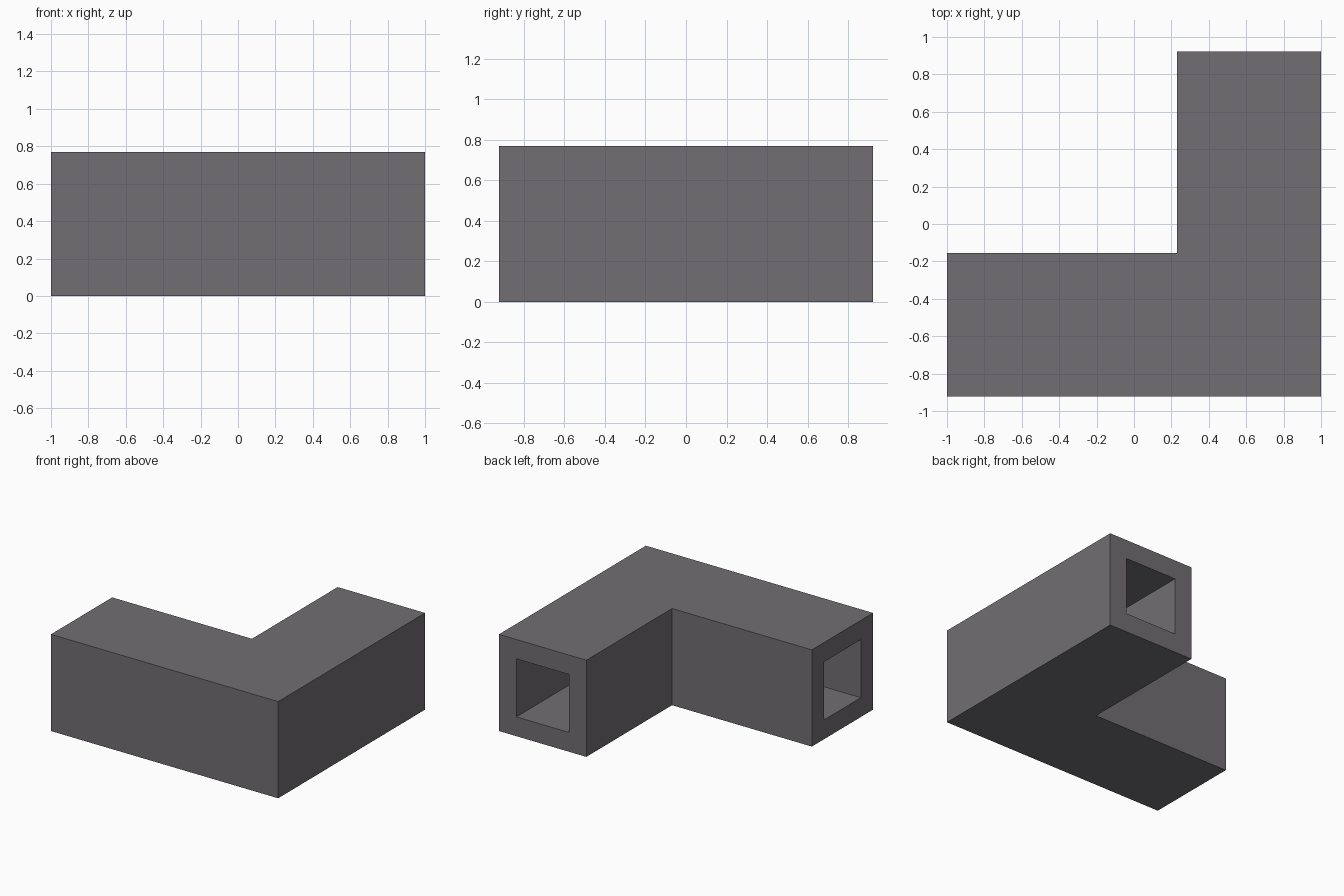
import bpy
import bmesh

cube = bpy.data.objects.get("Cube")
if cube:
    bpy.data.objects.remove(cube, do_unlink=True)

# Main sizes, on a module of 1/13
U = 1 / 13
HALF_X, HALF_Y = 13 * U, 12 * U
OUTER, INNER = 5 * U, 3 * U          # half widths of duct and bore
CX, CY = HALF_X - OUTER, -HALF_Y + OUTER   # centre lines of the two arms

# Grey material
grey = bpy.data.materials.new("dark grey")
grey.use_nodes = True
colour = (0.165, 0.157, 0.168, 1)
grey.diffuse_color = colour
grey.node_tree.nodes["Principled BSDF"].inputs["Base Color"].default_value = colour


def square_loops(bm, half):
    """Square sections at the side end, the mitred corner and the back end."""
    corners = [(-half, -half), (half, -half), (half, half), (-half, half)]
    stations = [
        lambda t: (-HALF_X, CY + t),
        lambda t: (CX - t, CY + t),
        lambda t: (CX - t, HALF_Y),
    ]
    return [[bm.verts.new((*place(t), OUTER + z)) for t, z in corners]
            for place in stations]


def bridge(bm, a, b):
    """Join two square loops with four quads."""
    for i in range(4):
        j = (i + 1) % 4
        bm.faces.new((a[i], a[j], b[j], b[i]))


# L-shaped square duct: outer skin, bore and the two end rims
bm = bmesh.new()
skin = square_loops(bm, OUTER)
bore = square_loops(bm, INNER)
for loops in (skin, bore):
    for a, b in zip(loops, loops[1:]):
        bridge(bm, a, b)
for end in (0, -1):
    bridge(bm, skin[end], bore[end])
bmesh.ops.recalc_face_normals(bm, faces=bm.faces)

mesh = bpy.data.meshes.new("corner_duct")
bm.to_mesh(mesh)
bm.free()
mesh.materials.append(grey)
duct = bpy.data.objects.new("corner_duct", mesh)
bpy.context.collection.objects.link(duct)
